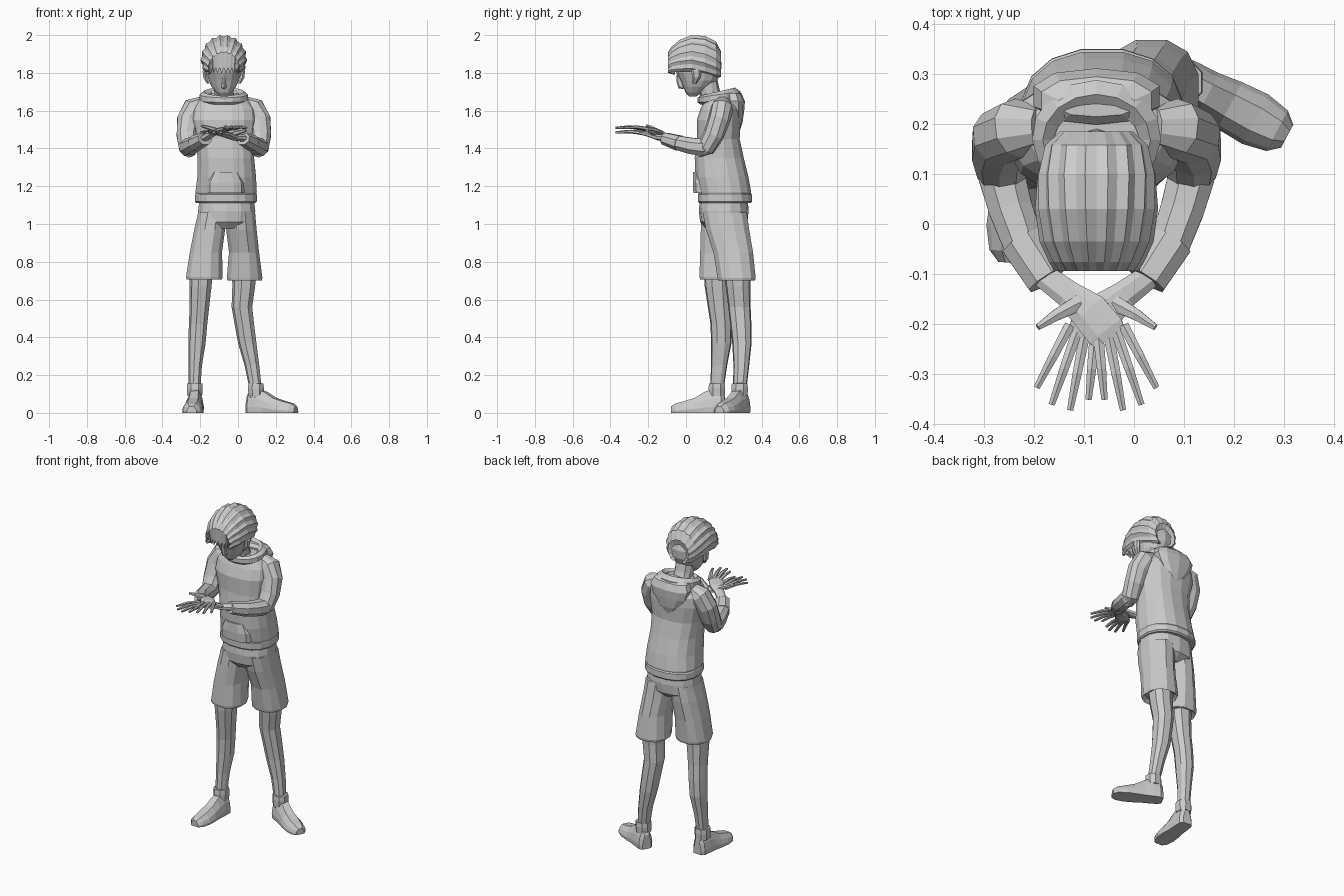
import bpy, bmesh, math
from mathutils import Vector

CX = -0.075  # body midline


def skin(name, rings, closed=False, wrap=True, caps=True):
    """Bridge equal-length point rings into one flat-shaded mesh."""
    bm = bmesh.new()
    vs = [[bm.verts.new(p) for p in r] for r in rings]
    n = len(rings[0])
    for i in range(len(vs) if closed else len(vs) - 1):
        a, b = vs[i], vs[(i + 1) % len(vs)]
        for j in range(n if wrap else n - 1):
            k = (j + 1) % n
            bm.faces.new((a[j], a[k], b[k], b[j]))
    if caps and not closed:
        bm.faces.new(vs[0])
        bm.faces.new(vs[-1])
    bmesh.ops.recalc_face_normals(bm, faces=bm.faces)
    me = bpy.data.meshes.new(name)
    bm.to_mesh(me)
    bm.free()
    ob = bpy.data.objects.new(name, me)
    bpy.context.collection.objects.link(ob)
    return ob


def unit(n, e):
    pts = []
    for i in range(n):
        a = 2 * math.pi * (i + 0.5) / n
        c, s = math.cos(a), math.sin(a)
        pts.append((math.copysign(abs(c) ** e, c), math.copysign(abs(s) ** e, s)))
    return pts


def loft(name, rows, n=12, e=0.85):
    """Horizontal rings: (z, cx, cy, rx, ry)."""
    return skin(name, [[(cx + rx * u, cy + ry * v, z) for u, v in unit(n, e)]
                       for z, cx, cy, rx, ry in rows])


def tube(name, rows, n=8, up=(0, 0, 1), e=0.9):
    """Rings square to a path: (x, y, z, half width, half height)."""
    P = [Vector(r[:3]) for r in rows]
    rings = []
    for i, r in enumerate(rows):
        d = (P[min(i + 1, len(P) - 1)] - P[max(i - 1, 0)]).normalized()
        side = d.cross(Vector(up)).normalized()
        top = side.cross(d)
        rings.append([P[i] + side * r[3] * u + top * r[4] * v for u, v in unit(n, e)])
    return skin(name, rings)


# Hooded top: body, hem band, pouch pocket
loft("sweater_body", [
    (1.12, -.064, .207, .155, .135), (1.17, -.063, .205, .165, .142),
    (1.25, -.06, .19, .158, .143), (1.35, -.064, .176, .152, .132),
    (1.45, -.07, .171, .16, .115), (1.55, CX, .173, .178, .118),
    (1.61, CX, .182, .172, .107), (1.655, CX, .182, .135, .088),
    (1.68, CX, .175, .085, .07)], 16)
loft("sweater_hem", [(1.11, -.064, .207, .158, .138), (1.118, -.064, .207, .166, .146),
                     (1.155, -.064, .206, .166, .146), (1.165, -.064, .206, .16, .138)], 16)
loft("pouch_pocket", [(1.165, -.065, .12, .105, .083), (1.22, -.065, .115, .105, .081),
                      (1.275, -.065, .112, .075, .076)], 12, .7)

# Hood: rolled collar and hanging bag
collar = []
for i in range(16):
    a = 2 * math.pi * i / 16
    c, s = math.cos(a), math.sin(a)
    w = .016 + .017 * (s + 1) / 2
    h = .024 + .018 * (s + 1) / 2
    collar.append([(CX + c * (.108 + w * u), .168 + s * (.092 + w * u),
                    1.668 + .012 * s + h * v) for u, v in unit(6, 1)])
skin("hood_collar", collar, closed=True)
loft("hood_bag", [(1.49, CX, .272, .015, .012), (1.54, CX, .268, .07, .032),
                  (1.60, CX, .262, .115, .046), (1.65, CX, .256, .132, .056),
                  (1.69, CX, .247, .115, .048), (1.708, CX, .24, .08, .025)], 10)

# Arms and open hands, mirrored about the midline; one hand rests on the other
for s, side in ((-1, "right"), (1, "left")):
    dz = .014 if s < 0 else -.010

    def m(x, y, z, *r):
        return (CX + s * x, y, z, *r)

    tube(side + "_upper_sleeve", [m(.11, .195, 1.64, .04, .04), m(.155, .192, 1.612, .065, .06),
                                  m(.188, .175, 1.55, .063, .058), m(.195, .145, 1.47, .057, .055),
                                  m(.188, .105, 1.405, .052, .05), m(.175, .06, 1.375, .03, .025)],
         10, (0, -1, 0))
    tube(side + "_lower_sleeve", [m(.196, .135, 1.40, .03, .03), m(.19, .095, 1.405, .05, .048),
                                  m(.172, .03, 1.413, .047, .046), m(.145, -.045, 1.43, .043, .04)], 8)
    tube(side + "_cuff", [m(.15, -.035, 1.428, .046, .043), m(.10, -.112, 1.452, .043, .034)], 8)
    tube(side + "_palm", [m(.105, -.105, 1.455, .026, .02), m(.055, -.142, 1.468 + dz, .03, .016),
                          m(.015, -.175, 1.482 + dz, .042, .015), m(-.018, -.215, 1.49 + dz, .043, .012),
                          m(-.027, -.23, 1.49 + dz, .038, .009)], 8)
    fingers = [((-.054, -.203), (-.120, -.328)), ((-.040, -.218), (-.090, -.362)),
               ((-.025, -.228), (-.053, -.373)), ((-.004, -.23), (-.016, -.352))]
    for i, ((x0, y0), (x1, y1)) in enumerate(fingers):
        xm, ym = (x0 + x1) / 2, (y0 + y1) / 2
        tube(f"{side}_finger_{i + 1}", [m(x0, y0, 1.49 + dz, .012, .010),
                                        m(xm, ym, 1.500 + dz, .0105, .009),
                                        m(x1, y1, 1.495 + dz, .007, .006)], 6)
    tube(side + "_thumb", [m(.035, -.158, 1.48 + dz, .018, .013), m(.08, -.182, 1.495 + dz, .013, .011),
                           m(.118, -.207, 1.506 + dz, .007, .007)], 6)

# Neck and tilted head
tube("neck", [(CX, .15, 1.62, .06, .06), (CX, .125, 1.70, .054, .054), (CX, .10, 1.79, .056, .06)],
     10, (0, -1, 0))
loft("head", [
    (1.675, CX, .035, .02, .018), (1.695, CX, .043, .042, .045),
    (1.725, CX, .055, .065, .07), (1.76, CX, .068, .082, .098),
    (1.80, CX, .067, .094, .118), (1.85, CX, .062, .102, .127),
    (1.91, CX, .058, .096, .11), (1.96, CX, .055, .06, .07)], 14)
tube("nose", [(CX, -.04, 1.79, .008, .01), (CX, -.034, 1.755, .011, .016),
              (CX, -.026, 1.728, .015, .017), (CX, -.012, 1.722, .008, .008)], 6, (0, -1, 0))
for s, side in ((-1, "right"), (1, "left")):
    loft(side + "_ear", [(1.745, CX + s * .084, .045, .008, .01), (1.775, CX + s * .098, .055, .012, .022),
                         (1.81, CX + s * .102, .055, .012, .026), (1.825, CX + s * .1, .05, .008, .015)], 6)

# Hair: ridged strands combed from the nape over the crown to a jagged fringe
rows = [(.165, 1.815, .03, 60), (.185, 1.84, .075, 58), (.158, 1.86, .106, 52), (.10, 1.872, .122, 42),
        (.03, 1.872, .126, 32), (-.035, 1.855, .117, 26), (-.076, 1.84, .098, 22), (-.094, 1.822, .088, 15)]
hair = []
for k, (y, cz, r, drop) in enumerate(rows):
    ring = []
    for j in range(25):
        a = math.radians(-drop + (180 + 2 * drop) * j / 24)
        f = 1.03 if j % 2 else .96
        ring.append((CX + .95 * r * f * math.cos(a), y, cz + r * f * math.sin(a)))
    hair.append(ring)
hair.append([(CX + (x - CX) * .92, -.088 + 3.2 * (x - CX) ** 2, 1.80 + (.028 if j % 2 == 0 else -.005))
             for j, (x, y, z) in enumerate(hair[-1])])
hair_cap = skin("hair", hair, wrap=False, caps=False)
sol = hair_cap.modifiers.new("thickness", "SOLIDIFY")
sol.thickness = .008

# Shorts: hips and two flared legs
loft("shorts_hips", [(.975, -.065, .195, .07, .09), (1.01, -.065, .2, .155, .125),
                     (1.07, -.06, .2, .155, .132), (1.14, -.06, .2, .145, .125)], 14)
loft("right_shorts_leg", [(.725, -.178, .172, .075, .08), (.705, -.178, .172, .096, .1),
                          (.72, -.178, .172, .1, .104), (.85, -.17, .18, .088, .108),
                          (.97, -.15, .19, .084, .115), (1.06, -.135, .195, .078, .115)], 12)
loft("left_shorts_leg", [(.72, .035, .268, .075, .08), (.70, .035, .268, .093, .1),
                         (.715, .035, .268, .097, .104), (.85, .032, .25, .082, .108),
                         (.97, .018, .22, .083, .118), (1.06, .01, .205, .083, .12)], 12)

# Bare legs
loft("right_leg", [(.80, -.19, .165, .065, .075), (.67, -.197, .166, .06, .068),
                   (.56, -.203, .175, .053, .06), (.47, -.21, .185, .05, .056),
                   (.37, -.216, .187, .047, .055), (.25, -.225, .175, .036, .043),
                   (.14, -.229, .165, .032, .037), (.08, -.23, .16, .032, .037)], 9)
loft("left_leg", [(.80, .035, .27, .068, .075), (.67, .032, .275, .062, .066),
                  (.56, .022, .283, .056, .06), (.47, .035, .29, .053, .057),
                  (.37, .05, .296, .05, .052), (.25, .075, .293, .04, .042),
                  (.14, .092, .285, .034, .037), (.08, .097, .28, .034, .037)], 9)

# Shoes: flat soled cross-sections swept from heel to toe, plus ankle collars
prof = [(0, .028, .085), (.06, .043, .115), (.22, .046, .125), (.38, .047, .11),
        (.55, .053, .08), (.75, .056, .062), (.92, .046, .05), (1, .026, .035)]
section = [(-.95, 0), (-1, .25), (-.85, .6), (-.45, 1), (.45, 1), (.85, .6), (1, .25), (.95, 0)]
for side, heel, toe, ankle in (("right", (-.222, .205), (-.246, -.078), (-.229, .163)),
                               ("left", (.052, .312), (.307, .176), (.095, .284))):
    h, t = Vector((*heel, 0)), Vector((*toe, 0))
    across = (t - h).normalized().cross(Vector((0, 0, 1)))
    skin(side + "_shoe", [[h.lerp(t, k) + across * w * u + Vector((0, 0, z * v)) for u, v in section]
                          for k, w, z in prof])
    ax, ay = ankle
    loft(side + "_ankle_collar", [(.09, ax, ay, .042, .045), (.13, ax, ay, .045, .047),
                                  (.155, ax, ay, .043, .044), (.157, ax, ay, .03, .03)], 8)
